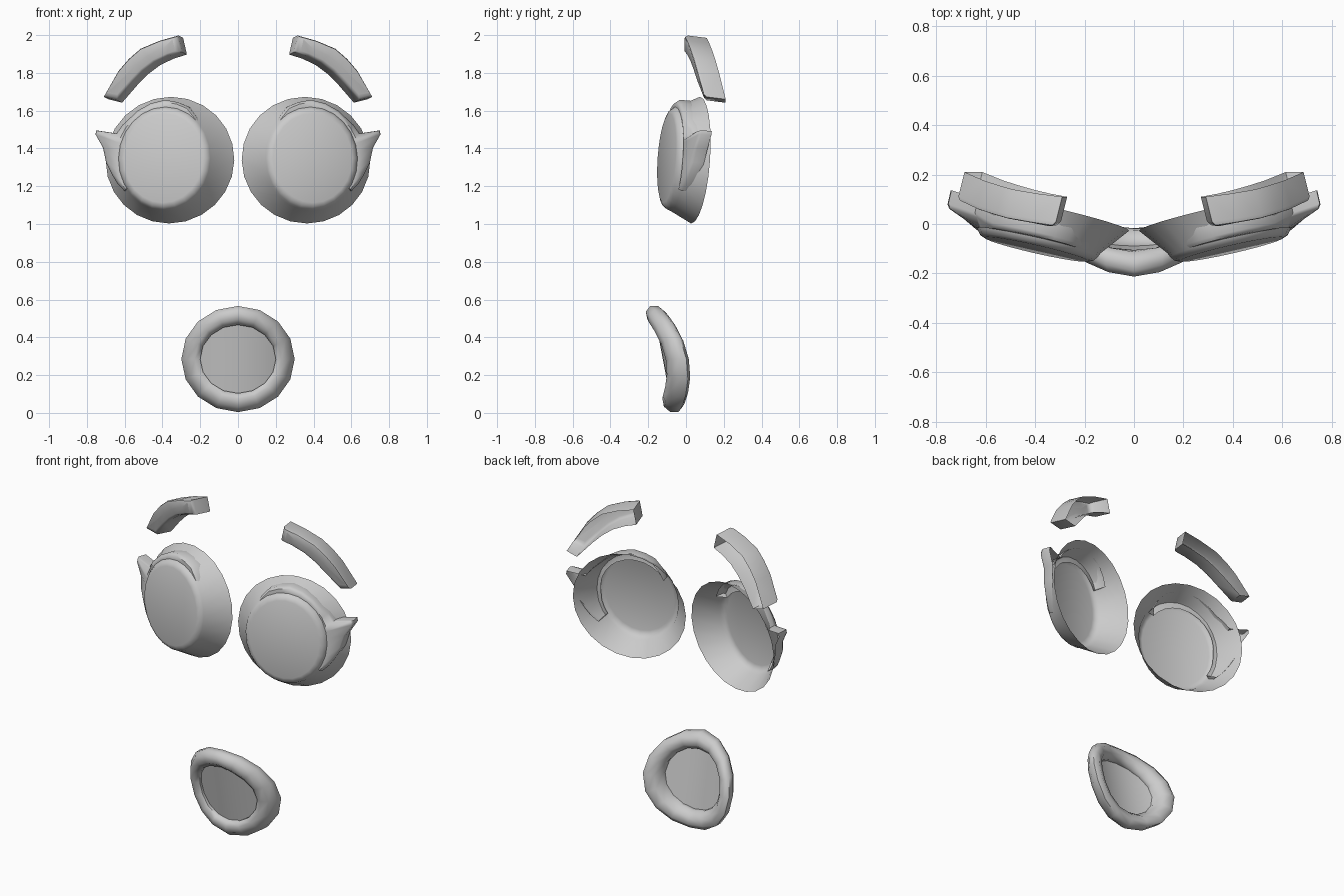
import bpy, bmesh, math
from mathutils import Vector

if "Cube" in bpy.data.objects:
    bpy.data.objects.remove(bpy.data.objects["Cube"])

def make(name, rings, closed_ring=True, closed_path=False, cap_first=False, cap_last=False, angle=40):
    """Skin a list of equal-length point rings into one smooth object."""
    bm = bmesh.new()
    vs = [[bm.verts.new(p) for p in r] for r in rings]
    n = len(rings[0])
    for i in range(len(vs) if closed_path else len(vs) - 1):
        a, b = vs[i], vs[(i + 1) % len(vs)]
        for j in range(n if closed_ring else n - 1):
            k = (j + 1) % n
            bm.faces.new((a[j], a[k], b[k], b[j]))
    if cap_first:
        bm.faces.new(vs[0])
    if cap_last:
        bm.faces.new(vs[-1])
    bmesh.ops.recalc_face_normals(bm, faces=bm.faces)
    me = bpy.data.meshes.new(name)
    bm.to_mesh(me)
    bm.free()
    ob = bpy.data.objects.new(name, me)
    bpy.context.collection.objects.link(ob)
    bpy.ops.object.select_all(action='DESELECT')
    ob.select_set(True)
    bpy.context.view_layer.objects.active = ob
    bpy.ops.object.shade_smooth_by_angle(angle=math.radians(angle))
    return ob

# Tilted frame shared by eye and lash: rim centre, front axis, sideways, up
C = Vector((0.36, 0.05, 1.338))
N = Vector((0.22, -0.97, 0.07)).normalized()
U = N.cross(Vector((0, 0, -1))).normalized()
if U.x < 0:
    U = -U
V = U.cross(N)
if V.z < 0:
    V = -V

def local(u, v, d):
    return C + U * u + V * v + N * d

def mirror(p, s):
    return (p[0] * s, p[1], p[2])

def lerp_table(t, table):
    for (a, x), (b, y) in zip(table, table[1:]):
        if t <= b:
            return x + (y - x) * (t - a) / (b - a)
    return table[-1][1]

for s, side in ((1, "right"), (-1, "left")):
    # Eye: flared cup, open at the back, rounded flat front
    profile = [(0.349, 0.336, 0), (0.256, 0.278, 0.115), (0.249, 0.272, 0.132),
               (0.236, 0.258, 0.149), (0.215, 0.237, 0.157)]
    rings = []
    for ru, rv, d in profile:
        rings.append([mirror(local(ru * math.cos(a), rv * math.sin(a), d), s)
                      for a in (math.tau * i / 24 for i in range(24))])
    make(side + "_eye", rings, cap_last=True)

    # Lash: band round the outer top of the eye, flicking out to a wing
    outer = [(-39, .272), (-16, .297), (10, .345), (19, .405), (22, .41), (27, .30),
             (49, .287), (70, .30), (90, .312), (115, .305), (140, .262)]
    front = [(-39, .125), (-16, .105), (10, .085), (22, .078), (30, .095), (50, .12), (140, .125)]
    rings = []
    for deg in (-39, -28, -16, -3, 10, 19, 22, 27, 38, 49, 60, 75, 90, 103, 115, 128, 140):
        a = math.radians(deg)
        r, f = lerp_table(deg, outer), lerp_table(deg, front)
        cu, cv = math.cos(a), math.sin(a)
        back = f - 0.068
        rings.append([mirror(local(q * cu + .008, q * cv, d), s)
                      for q, d in ((.215 + .02 * abs(cv), .12), (.25 + .02 * abs(cv), .128),
                                   (r - .012, f + .004), (r, f - .012), (r, back))])
    make(side + "_lash", rings, closed_ring=False, cap_first=True, cap_last=True, angle=50)

    # Eyebrow: arched bar with a bevelled front and open back
    top = [(.32, 2.0), (.42, 1.972), (.52, 1.93), (.582, 1.876), (.637, 1.812), (.715, 1.675)]
    low = [(.30, 1.912), (.37, 1.89), (.44, 1.857), (.503, 1.81), (.558, 1.755), (.643, 1.657)]
    front_y = [-.008, .005, .022, .04, .058, .092]
    outline = [(x, y, z) for (x, z), y in zip(top, front_y)]
    outline += [(x, y, z) for (x, z), y in list(zip(low, front_y))[::-1]]
    mid = [((a[0] + b[0]) / 2, (a[1] + b[1]) / 2) for a, b in zip(top, low)]
    mid = mid + mid[::-1]
    rings = []
    for inset, dy in ((.0, .118), (.0, .018), (.12, .003), (.3, 0)):
        k = dy * 0.25
        ring = []
        for i, ((x, y, z), (mx, mz)) in enumerate(zip(outline, mid)):
            x2, z2 = x + (mx - x) * inset, z + (mz - z) * inset
            if i in (0, 11):
                x2, z2 = x2 + .1 * inset, z2 - .03 * inset
            if i in (5, 6):
                x2, z2 = x2 - .05 * inset, z2 + .09 * inset
            ring.append(((x2 - k) * s, y + dy, z2 - k * .5))
        rings.append(ring)
    # front face is bridged in quads by folding the ring onto its centre line
    rings.append([((x + (mx - x) * 1.0 - .0) * s if i not in (0, 11, 5, 6) else rings[-1][i][0] if i in (0, 5)
                   else rings[-1][11 - i][0], y, mz if i not in (0, 11, 5, 6) else rings[-1][i][2] if i in (0, 5)
                   else rings[-1][11 - i][2])
                  for i, ((x, y, z), (mx, mz)) in enumerate(zip(outline, mid))])
    make(side + "_eyebrow", rings, angle=50)

# Mouth: lip ring and inner disc, both bent backwards at the sides and tilted
def bend(x, z):
    return -.115 - .19 * (z - .285) + 1.1 * x * x

rings = []
for i in range(16):
    a = math.tau * i / 16
    ring = []
    for j in range(8):
        b = math.tau * (j + .5) / 8
        rad = .054 * math.cos(b)
        x0, z0 = .25 * math.cos(a), .285 + .231 * math.sin(a)
        ring.append((x0 + rad * math.cos(a), bend(x0, z0) + .054 * math.sin(b) - .19 * rad * math.sin(a)
                     + .55 * rad * abs(math.cos(a)), z0 + rad * math.sin(a)))
    rings.append(ring)
make("lips", rings, closed_path=True, angle=60)

rows = []
for i in range(13):
    a = math.pi * (i + .02) / 12.04
    x, h = -.215 * math.cos(a), .2 * math.sin(a)
    rows.append([(x, bend(x, .285 + h * t) - .008, .285 + h * t) for t in (-1, -.5, 0, .5, 1)])
make("mouth_inside", rows, closed_ring=False)
